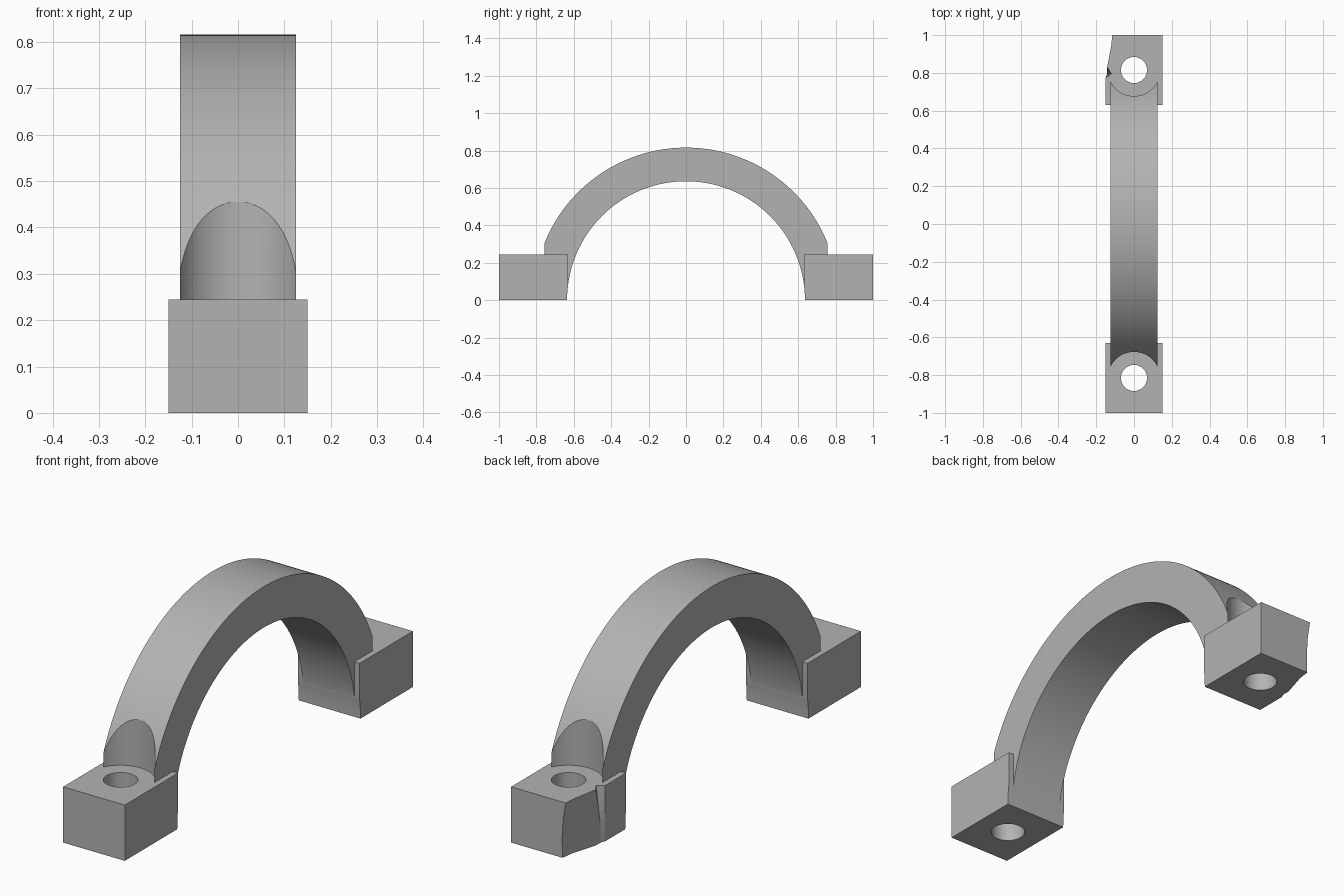
import bpy, bmesh, math
from mathutils import Matrix

if "Cube" in bpy.data.objects:
    bpy.data.objects.remove(bpy.data.objects["Cube"], do_unlink=True)

# Main dimensions
OUTER, INNER = 0.816, 0.636
ARCH_W, BLOCK_W = 0.125, 0.15
BLOCK_H, BLOCK_IN = 0.245, 0.63
HOLE_Y, HOLE_R, SPOT_R = 0.815, 0.069, 0.138

grey = bpy.data.materials.new("plain grey")
grey.use_nodes = True
grey.diffuse_color = (0.45, 0.45, 0.45, 1)
grey.node_tree.nodes["Principled BSDF"].inputs["Base Color"].default_value = grey.diffuse_color


def finish(name, bm):
    bmesh.ops.recalc_face_normals(bm, faces=bm.faces)
    mesh = bpy.data.meshes.new(name)
    bm.to_mesh(mesh)
    bm.free()
    mesh.materials.append(grey)
    obj = bpy.data.objects.new(name, mesh)
    bpy.context.collection.objects.link(obj)
    return obj


def loft(name, rings):
    """Solid through matching closed rings of points."""
    bm = bmesh.new()
    rows = [[bm.verts.new(p) for p in ring] for ring in rings]
    n = len(rows[0])
    for a, b in zip(rows, rows[1:]):
        for i in range(n):
            j = (i + 1) % n
            bm.faces.new((a[i], a[j], b[j], b[i]))
    bmesh.ops.triangulate(bm, faces=bm.faces[:])
    bm.faces.new(rows[0])
    bm.faces.new(rows[-1])
    return finish(name, bm)


def cylinder(name, radius, z0, z1, y, segments=64):
    bm = bmesh.new()
    bmesh.ops.create_cone(bm, cap_ends=True, segments=segments, radius1=radius, radius2=radius,
                          depth=z1 - z0, matrix=Matrix.Translation((0, y, (z0 + z1) / 2)))
    return finish(name, bm)


def combine(target, tool, operation):
    mod = target.modifiers.new(operation, 'BOOLEAN')
    mod.operation, mod.solver, mod.object = operation, 'EXACT', tool
    bpy.ops.object.select_all(action='DESELECT')
    target.select_set(True)
    bpy.context.view_layer.objects.active = target
    bpy.ops.object.modifier_apply(modifier=mod.name)
    bpy.data.objects.remove(tool, do_unlink=True)


# Solid half disc for the arch
steps = 128
arc = [(OUTER * math.cos(math.pi * i / steps), OUTER * math.sin(math.pi * i / steps))
       for i in range(steps + 1)]
body = loft("clamp_arch", [[(x, y, z) for y, z in arc] for x in (-ARCH_W, ARCH_W)])

# Round seats for the bolt heads
for side in (-1, 1):
    combine(body, cylinder("seat_cutter", SPOT_R, BLOCK_H, 1, side * HOLE_Y), 'DIFFERENCE')

# Plain front foot
w = BLOCK_W
front = [(-w, -1), (w, -1), (w, -BLOCK_IN), (-w, -BLOCK_IN)]
combine(body, loft("front_foot", [[(x, y, z) for x, y in front] for z in (0, BLOCK_H)]), 'UNION')

# Back foot with a chipped side: each level has its own depth of chip
rings = []
for z, chip, notch in ((0, 0.05, 0.008), (0.08, 0.052, 0.01), (0.16, 0.048, 0.02), (BLOCK_H, 0.035, 0.03)):
    plan = [(w, BLOCK_IN), (w, 1), (chip - w, 1), (chip * 0.85 - w, 0.945),
            (0.008 - w, 0.83), (notch - w, 0.795), (-w, 0.775), (-w, BLOCK_IN)]
    rings.append([(x, y, z) for x, y in plan])
combine(body, loft("back_foot", rings), 'UNION')

# Pipe bore and bolt holes
bore = cylinder("bore_cutter", INNER, -0.5, 0.5, 0, 256)
bore.data.transform(Matrix.Rotation(math.pi / 2, 4, 'Y'))
combine(body, bore, 'DIFFERENCE')
for side in (-1, 1):
    combine(body, cylinder("hole_cutter", HOLE_R, -0.1, 0.5, side * HOLE_Y), 'DIFFERENCE')

# Smooth curved surfaces, keeping crisp edges
body.select_set(True)
bpy.context.view_layer.objects.active = body
bpy.ops.object.shade_smooth_by_angle(angle=math.radians(20))
